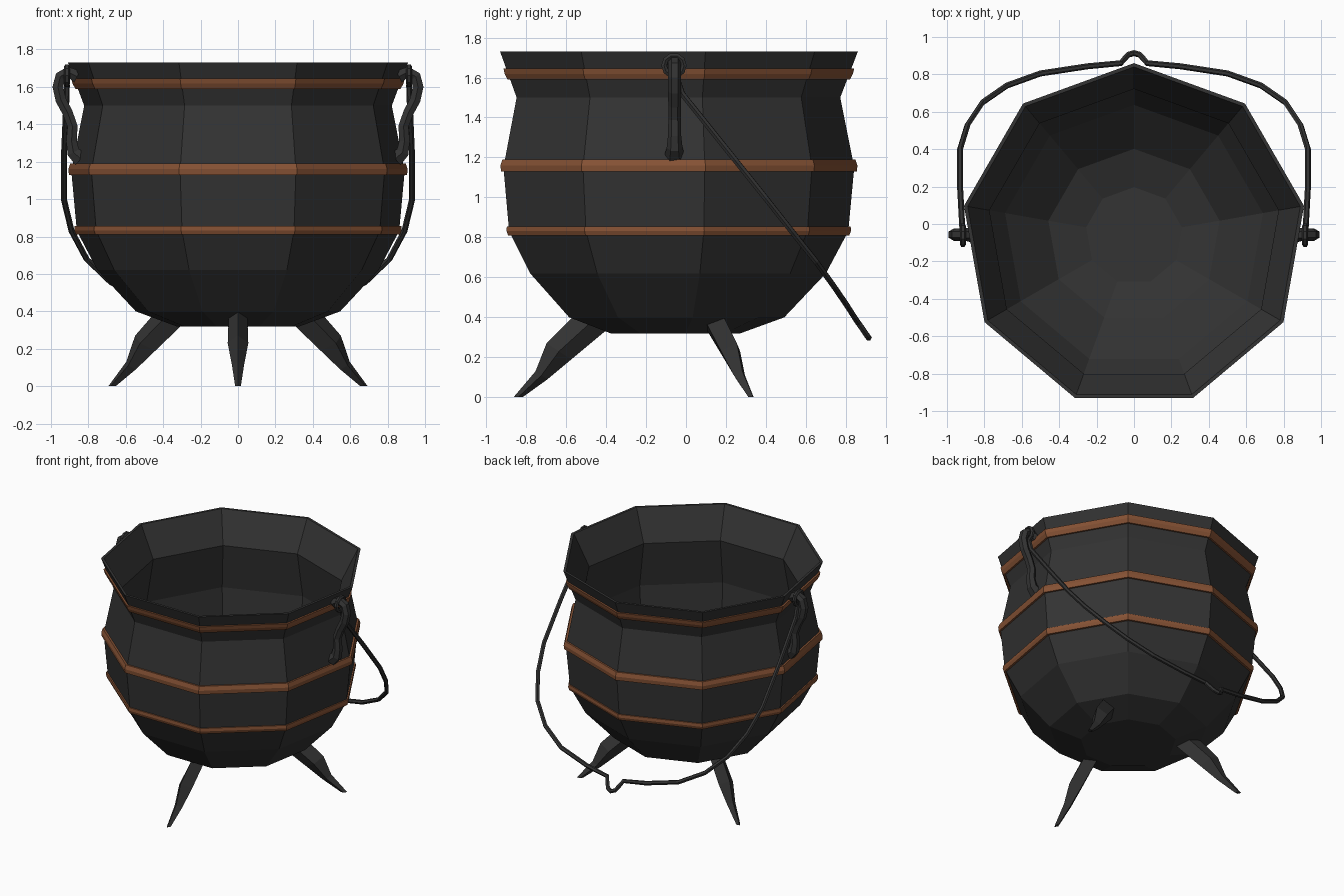
import bpy, bmesh, math
from mathutils import Vector

if "Cube" in bpy.data.objects:
    bpy.data.objects.remove(bpy.data.objects["Cube"])

SIDES, CY = 9, -0.063


def material(name, rgb):
    m = bpy.data.materials.new(name)
    m.diffuse_color = (*rgb, 1)
    m.use_nodes = True
    m.node_tree.nodes["Principled BSDF"].inputs["Base Color"].default_value = m.diffuse_color
    return m


IRON = material("dark_iron", (0.033, 0.033, 0.033))
COPPER = material("copper", (0.24, 0.085, 0.035))


def finish(bm, name, mat):
    bmesh.ops.recalc_face_normals(bm, faces=bm.faces)
    me = bpy.data.meshes.new(name)
    bm.to_mesh(me)
    bm.free()
    me.materials.append(mat)
    ob = bpy.data.objects.new(name, me)
    bpy.context.collection.objects.link(ob)
    return ob


def loft(bm, rings, closed=False):
    """Skin a list of point rings; cap the ends unless closed."""
    vs = [[bm.verts.new(p) for p in r] for r in rings]
    n = len(vs[0])
    pairs = list(zip(vs, vs[1:])) + ([(vs[-1], vs[0])] if closed else [])
    for a, b in pairs:
        for i in range(n):
            j = (i + 1) % n
            bm.faces.new((a[i], a[j], b[j], b[i]))
    if not closed:
        bm.faces.new(vs[0])
        bm.faces.new(vs[-1])


def lathe(name, profile, mat, closed=False):
    """Nine-sided turning with one corner at the back."""
    angs = [math.radians(90 + 360 * k / SIDES) for k in range(SIDES)]
    bm = bmesh.new()
    loft(bm, [[(r * math.cos(a), CY + r * math.sin(a), z) for a in angs]
              for r, z in profile], closed)
    return finish(bm, name, mat)


def tube(name, pts, radius, cyclic=False, radii=None):
    cu = bpy.data.curves.new(name, 'CURVE')
    cu.dimensions = '3D'
    cu.bevel_depth, cu.bevel_resolution = radius, 1
    cu.use_fill_caps = True
    sp = cu.splines.new('POLY')
    sp.points.add(len(pts) - 1)
    for i, p in enumerate(pts):
        sp.points[i].co = (*p, 1)
        sp.points[i].radius = radii[i] if radii else 1
    sp.use_cyclic_u = cyclic
    sp.use_smooth = False
    cu.materials.append(IRON)
    ob = bpy.data.objects.new(name, cu)
    bpy.context.collection.objects.link(ob)
    return ob


# Pot: outside from base to rim, then down the inside
lathe("pot_body", [
    (0.335, 0.32), (0.555, 0.40), (0.763, 0.62), (0.875, 0.83), (0.905, 1.15),
    (0.835, 1.50), (0.923, 1.73),
    (0.903, 1.73), (0.785, 1.50), (0.85, 1.15), (0.82, 0.84), (0.70, 0.65),
    (0.465, 0.44), (0.26, 0.375)], IRON)

# Copper bands: shallow ridged hoops
for name, z0, z1, r0, rm, r1 in [
        ("upper_band", 1.59, 1.645, 0.883, 0.898, 0.905),
        ("middle_band", 1.13, 1.19, 0.918, 0.921, 0.911),
        ("lower_band", 0.81, 0.855, 0.880, 0.889, 0.887)]:
    lathe(name, [(0.86, z0), (r0, z0), (rm, (z0 + z1) / 2), (r1, z1), (0.86, z1)],
          COPPER, closed=True)

# Legs: tapering diamond sections, outer (r, z), inner (r, z), half width
LEG = [((0.49, 0.415), (0.33, 0.34), 0.05), ((0.635, 0.27), (0.51, 0.19), 0.055),
       ((0.69, 0.13), (0.63, 0.09), 0.032), ((0.80, 0.0), (0.755, 0.0), 0.015)]
for name, deg in [("front_leg", -90), ("right_leg", 30), ("left_leg", 150)]:
    c, s = math.cos(math.radians(deg)), math.sin(math.radians(deg))

    def place(r, t, z):
        return (r * c - t * s, CY + r * s + t * c, z)

    bm = bmesh.new()
    rings = []
    for (ro, zo), (ri, zi), w in LEG:
        rm, zm = (ro + ri) / 2, (zo + zi) / 2
        rings.append([place(ro, 0, zo), place(rm, w, zm),
                      place(ri, 0, zi), place(rm, -w, zm)])
    loft(bm, rings)
    finish(bm, name, IRON)

# Ears: bent rods on both sides, with bail rings through them
EAR = [(0.86, 1.655), (0.91, 1.68), (0.95, 1.655), (0.963, 1.60), (0.947, 1.53),
       (0.91, 1.46), (0.885, 1.39), (0.89, 1.31), (0.88, 1.25), (0.84, 1.215)]
for side, sx in (("left", -1), ("right", 1)):
    tube(side + "_ear", [(sx * x, -0.057, z) for x, z in EAR], 0.033,
         radii=[1.2, 1, 1, 1, 1, 0.95, 0.95, 1, 1.2, 1.5])
    tube(side + "_bail_ring",
         [(sx * 0.915, -0.06 + 0.05 * math.cos(a), 1.66 + 0.05 * math.sin(a))
          for a in (math.tau * k / 10 for k in range(10))], 0.016, cyclic=True)

# Bail handle: hanging down behind, with a small kink in the middle
HALF = [(0.915, -0.05, 1.61), (0.918, -0.02, 1.52), (0.93, 0.20, 1.245),
        (0.93, 0.40, 0.995), (0.89, 0.53, 0.83), (0.81, 0.65, 0.68),
        (0.68, 0.74, 0.555), (0.50, 0.805, 0.46), (0.25, 0.843, 0.40),
        (0.07, 0.86, 0.375), (0.05, 0.885, 0.34), (0.03, 0.905, 0.31)]
tube("bail_handle", HALF + [(0, 0.914, 0.298)] +
     [(-x, y, z) for x, y, z in reversed(HALF)], 0.016)
